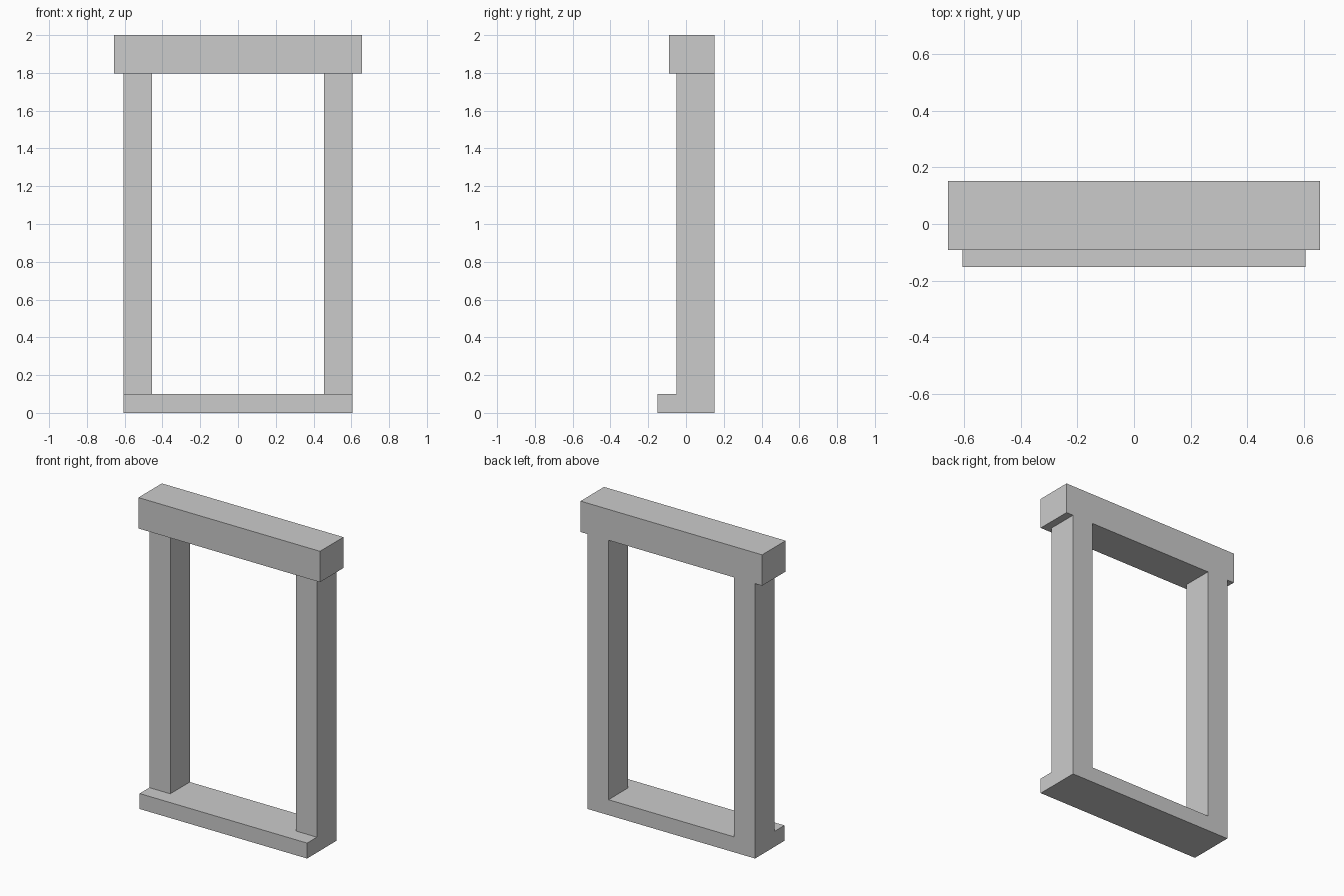
import bpy

if "Cube" in bpy.data.objects:
    bpy.data.objects.remove(bpy.data.objects["Cube"])

BACK = 0.1515  # all parts sit flush at the back


def box(name, x0, x1, y0, z0, z1):
    """Axis-aligned block from y0 to the shared back plane."""
    bpy.ops.mesh.primitive_cube_add(
        size=1, location=((x0 + x1) / 2, (y0 + BACK) / 2, (z0 + z1) / 2))
    ob = bpy.context.object
    ob.name = name
    ob.scale = (x1 - x0, BACK - y0, z1 - z0)
    bpy.ops.object.transform_apply(location=False, rotation=False, scale=True)
    return ob


SILL_TOP, LINTEL_BOTTOM = 0.101, 1.798

# Projecting sill at the bottom
box("sill", -0.606, 0.606, -BACK, 0, SILL_TOP)

# Two upright jambs
box("left_jamb", -0.606, -0.4545, -0.0505, SILL_TOP, LINTEL_BOTTOM)
box("right_jamb", 0.4545, 0.606, -0.0505, SILL_TOP, LINTEL_BOTTOM)

# Overhanging lintel on top
box("lintel", -0.657, 0.657, -0.091, LINTEL_BOTTOM, 2.0)
